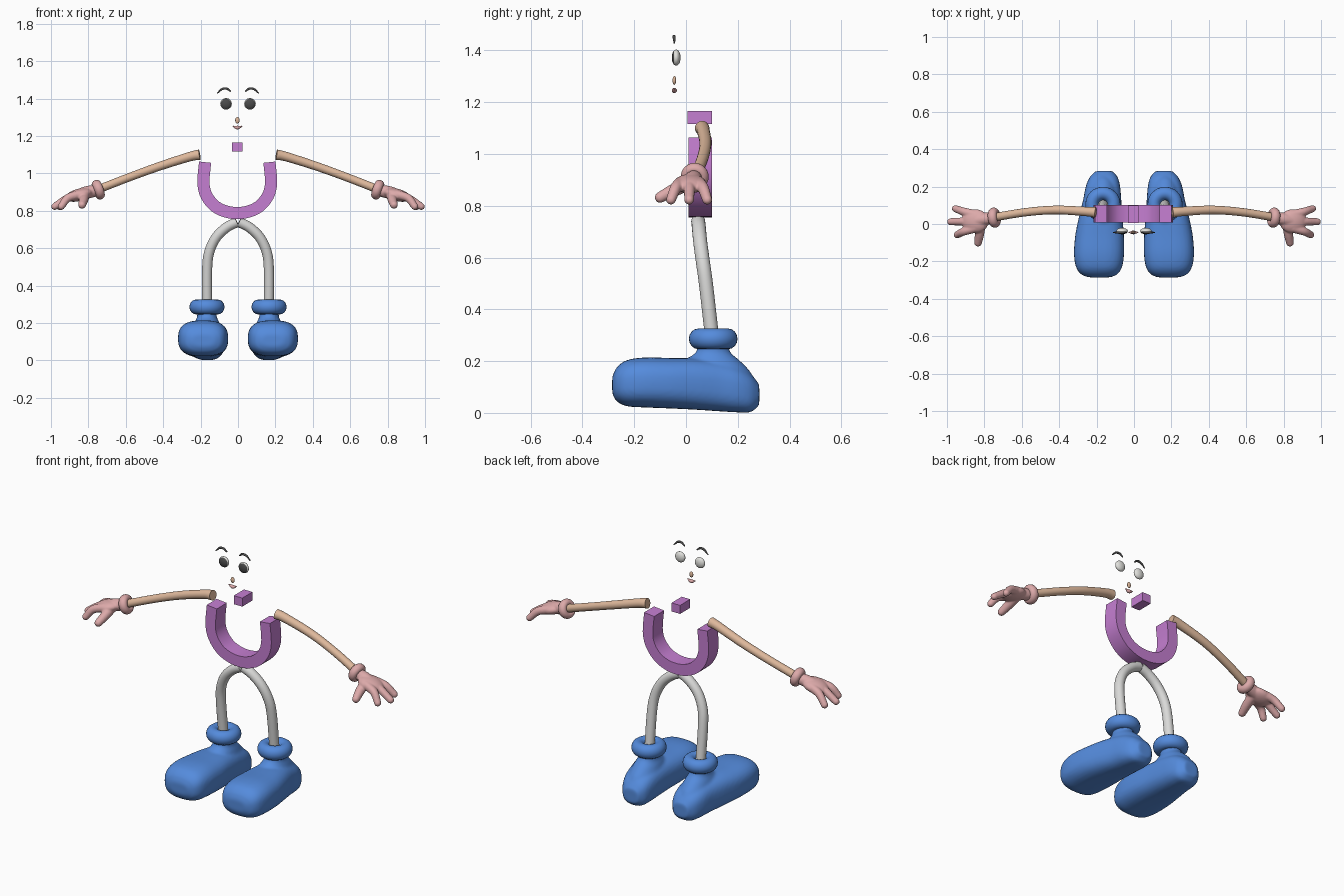
import bpy, bmesh
from math import sin, cos, pi, copysign
from mathutils import Vector, Matrix

if "Cube" in bpy.data.objects:
    bpy.data.objects.remove(bpy.data.objects["Cube"])


def material(name, rgb):
    m = bpy.data.materials.new(name)
    m.use_nodes = True
    m.diffuse_color = (*rgb, 1)
    m.node_tree.nodes["Principled BSDF"].inputs["Base Color"].default_value = (*rgb, 1)
    return m


BLUE = material("boot blue", (0.09, 0.26, 0.72))
PURPLE = material("body purple", (0.56, 0.21, 0.64))
LEG = material("leg light grey", (0.70, 0.70, 0.69))
SKIN = material("arm tan", (0.73, 0.48, 0.33))
PINK = material("hand pink", (0.72, 0.40, 0.40))
WHITE = material("eye white", (0.75, 0.75, 0.72))
DARK = material("pupil dark grey", (0.07, 0.07, 0.07))
X, Y, Z = Vector((1, 0, 0)), Vector((0, 1, 0)), Vector((0, 0, 1))


def spline(rows, steps=6):
    """Smooth curve through rows of numbers (Catmull-Rom)."""
    rows = [Vector(r) for r in rows]
    ext = [rows[0] * 2 - rows[1]] + rows + [rows[-1] * 2 - rows[-2]]
    out = []
    for a, b, c, d in zip(ext, ext[1:], ext[2:], ext[3:]):
        for i in range(steps):
            t = i / steps
            out.append((b * 2 + (c - a) * t + (a * 2 - b * 5 + c * 4 - d) * t**2
                        + (b * 3 - a - c * 3 + d) * t**3) / 2)
    return out + [rows[-1]]


def ring(center, a, b, n=24, p=1.0):
    """Superellipse around center with half axes a and b."""
    f = lambda v: copysign(abs(v) ** p, v)
    return [center + a * f(cos(2 * pi * i / n)) + b * f(sin(2 * pi * i / n)) for i in range(n)]


def loft(bm, rings):
    rows = [[bm.verts.new(v) for v in r] for r in rings]
    n = len(rows[0])
    for r, s in zip(rows, rows[1:]):
        for i in range(n):
            bm.faces.new((r[i], r[(i + 1) % n], s[(i + 1) % n], s[i]))
    bm.faces.new(rows[0][::-1])
    bm.faces.new(rows[-1])


def tube(bm, rows, rounded=False, n=20):
    """Round tube through rows of x, y, z, radius."""
    pts = spline(rows)
    rings = []
    for i, q in enumerate(pts):
        t = (pts[min(i + 1, len(pts) - 1)] - pts[max(i - 1, 0)]).to_3d().normalized()
        u = t.cross(Y).normalized()
        v = t.cross(u)
        end = -1 if i == 0 else 1 if i == len(pts) - 1 else 0
        angles = [0]
        if rounded and end:
            angles = [k * pi / 12 for k in range(6)][::end]
        for a in angles:
            r = q[3] * cos(a)
            rings.append(ring(q.to_3d() + t * end * q[3] * sin(a), u * r, v * r, n))
    loft(bm, rings)


def ball(bm, center, size, turn=None):
    m = Matrix.Translation(center) @ (turn or Matrix()) @ Matrix.Diagonal((*size, 1))
    bmesh.ops.create_uvsphere(bm, u_segments=32, v_segments=20, radius=1, matrix=m)


def torus(bm, center, major, minor, axis, squash=1.0):
    turn = axis.to_track_quat('Z', 'Y').to_matrix().to_4x4()
    m = Matrix.Translation(center) @ turn
    rows = []
    for i in range(32):
        c, s = cos(i * pi / 16), sin(i * pi / 16)
        rows.append([bm.verts.new(m @ Vector(((major + minor * cos(b)) * c, (major + minor * cos(b)) * s,
                                              minor * squash * sin(b))))
                     for b in [k * pi / 8 for k in range(16)]])
    for i in range(32):
        for k in range(16):
            r, s = rows[i], rows[(i + 1) % 32]
            bm.faces.new((r[k], s[k], s[(k + 1) % 16], r[(k + 1) % 16]))


def finish(name, bm, *mats, mirror=False, voxel=0, smooth=0, angle=35):
    bmesh.ops.recalc_face_normals(bm, faces=bm.faces)
    me = bpy.data.meshes.new(name)
    bm.to_mesh(me)
    bm.free()
    ob = bpy.data.objects.new(name, me)
    bpy.context.collection.objects.link(ob)
    for m in mats:
        me.materials.append(m)
    bpy.ops.object.select_all(action='DESELECT')
    ob.select_set(True)
    bpy.context.view_layer.objects.active = ob
    bpy.ops.object.shade_smooth_by_angle(angle=angle * pi / 180)
    if voxel:  # fuse overlapping volumes into one soft skin
        r = ob.modifiers.new("fuse", 'REMESH')
        r.mode, r.voxel_size, r.use_smooth_shade = 'VOXEL', voxel, True
        s = ob.modifiers.new("soften", 'SMOOTH')
        s.factor, s.iterations = 0.5, smooth
    if mirror:
        ob.modifiers.new("mirror", 'MIRROR').use_mirror_merge = False
    return ob


# U-shaped body: square section swept along a bowl curve
half = [(0.172, 1.06), (0.181, 0.95), (0.164, 0.88), (0.118, 0.824), (0.06, 0.796), (0, 0.788)]
path = spline([(x, 0, z) for x, z in half] + [(-x, 0, z) for x, z in half[-2::-1]], 3)
bm = bmesh.new()
rings = []
for i, q in enumerate(path):
    t = (path[min(i + 1, len(path) - 1)] - path[max(i - 1, 0)]).normalized()
    out = t.cross(Y) * 0.0325
    c = q + Vector((-0.004, 0.055, 0))
    rings.append([c + out + Y * 0.046, c + out - Y * 0.046, c - out - Y * 0.046, c - out + Y * 0.046])
loft(bm, rings)
finish("body", bm, PURPLE)

# Neck block
bm = bmesh.new()
bmesh.ops.create_cube(bm, size=1, matrix=Matrix.Translation((-0.004, 0.053, 1.141))
                      @ Matrix.Diagonal((0.055, 0.094, 0.05, 1)))
finish("neck", bm, PURPLE)

# Legs
bm = bmesh.new()
tube(bm, [(0.005, 0.047, 0.74, 0.027), (0.06, 0.05, 0.712, 0.027), (0.115, 0.055, 0.66, 0.027),
          (0.152, 0.065, 0.585, 0.027), (0.165, 0.078, 0.49, 0.027), (0.165, 0.103, 0.27, 0.027)])
finish("legs", bm, LEG, mirror=True)

# Boots: foot lofted front to back, ankle lofted upward
bm = bmesh.new()
foot = [  # y, centre x, half width, bottom, top
    (-0.285, 0.185, 0.06, 0.075, 0.14), (-0.268, 0.186, 0.098, 0.045, 0.175),
    (-0.23, 0.187, 0.123, 0.026, 0.203), (-0.16, 0.187, 0.134, 0.021, 0.214),
    (-0.06, 0.184, 0.13, 0.017, 0.212), (0.04, 0.178, 0.116, 0.012, 0.21),
    (0.13, 0.17, 0.102, 0.006, 0.2), (0.2, 0.166, 0.092, 0.002, 0.18),
    (0.25, 0.162, 0.075, 0.003, 0.15), (0.283, 0.16, 0.045, 0.03, 0.11)]
loft(bm, [ring(Vector((c, y, (lo + hi) / 2)), X * w, Z * (hi - lo) / 2, 32, 0.75)
          for y, c, w, lo, hi in spline(foot, 4)])
ankle = [  # z, centre y, half x, half y
    (0.08, 0.12, 0.085, 0.15), (0.15, 0.112, 0.082, 0.142), (0.2, 0.102, 0.068, 0.108),
    (0.235, 0.105, 0.052, 0.066), (0.275, 0.105, 0.056, 0.06)]
loft(bm, [ring(Vector((0.166, y, z)), X * a, Y * b, 32) for z, y, a, b in spline(ankle, 4)])
finish("boots", bm, BLUE, mirror=True, voxel=0.008, smooth=6)

# Boot cuffs
bm = bmesh.new()
torus(bm, (0.166, 0.105, 0.286), 0.058, 0.036, Z, 1.1)
finish("boot_cuffs", bm, BLUE, mirror=True, angle=60)

# Arms
bm = bmesh.new()
tube(bm, [(0.205, 0.062, 1.1, 0.028), (0.26, 0.067, 1.089, 0.025), (0.42, 0.075, 1.038, 0.023),
          (0.58, 0.063, 0.98, 0.022), (0.76, 0.034, 0.91, 0.022)])
finish("arms", bm, SKIN, mirror=True)

# Wrist rings
bm = bmesh.new()
torus(bm, (0.747, 0.034, 0.913), 0.033, 0.021, Vector((0.94, -0.12, -0.33)), 1.15)
finish("wrist_rings", bm, PINK, mirror=True, angle=60)

# Hands: palm, three fingers and a thumb fused together
bm = bmesh.new()
ball(bm, (0.85, 0.015, 0.885), (0.075, 0.064, 0.033), Matrix.Rotation(0.25, 4, 'Y'))
tube(bm, [(0.755, 0.033, 0.908, 0.03), (0.8, 0.026, 0.9, 0.034), (0.85, 0.016, 0.886, 0.032)], True)
for root, tip_x, tip_y in [(0.05, 0.955, 0.082), (0.015, 0.98, 0.012), (-0.022, 0.945, -0.058)]:
    tube(bm, [(0.85, root, 0.887, 0.025), (0.91, (root + tip_y) / 2, 0.868, 0.022),
              (tip_x, tip_y, 0.823, 0.019)], True)
tube(bm, [(0.82, 0.0, 0.882, 0.027), (0.826, -0.055, 0.856, 0.025), (0.834, -0.1, 0.832, 0.021)], True)
finish("hands", bm, PINK, mirror=True, voxel=0.005, smooth=4)

# Eyes: front cap coloured as the pupil
bm = bmesh.new()
center = Vector((0.064, -0.038, 1.372))
ball(bm, center, (0.031, 0.017, 0.031), Matrix())
bmesh.ops.rotate(bm, verts=bm.verts, cent=center, matrix=Matrix.Rotation(pi / 2, 3, 'X'))
for v in bm.verts:  # restore the flattened depth after turning the pole forward
    v.co.y = center.y + (v.co.y - center.y) * 0.017 / 0.031
    v.co.z = center.z + (v.co.z - center.z) * 0.031 / 0.017
for f in bm.faces:
    d = f.calc_center_median() - center
    f.material_index = int(d.y < 0 and d.x**2 + d.z**2 < 0.0265**2)
finish("eyes", bm, WHITE, DARK, mirror=True, angle=60)

# Eyebrows
bm = bmesh.new()
tube(bm, [(0.042, -0.045, 1.44, 0.004), (0.06, -0.046, 1.453, 0.006), (0.085, -0.046, 1.451, 0.006),
          (0.11, -0.045, 1.429, 0.003)], True, 12)
finish("eyebrows", bm, DARK, mirror=True, angle=60)

# Nose
bm = bmesh.new()
ball(bm, (-0.003, -0.045, 1.284), (0.012, 0.007, 0.017))
finish("nose", bm, SKIN, angle=60)

# Mouth: tapered smile
bm = bmesh.new()
tube(bm, [(-0.026, -0.045, 1.252, 0.003), (-0.003, -0.045, 1.245, 0.01), (0.02, -0.045, 1.252, 0.003)], True, 16)
finish("mouth", bm, PINK, angle=60)
